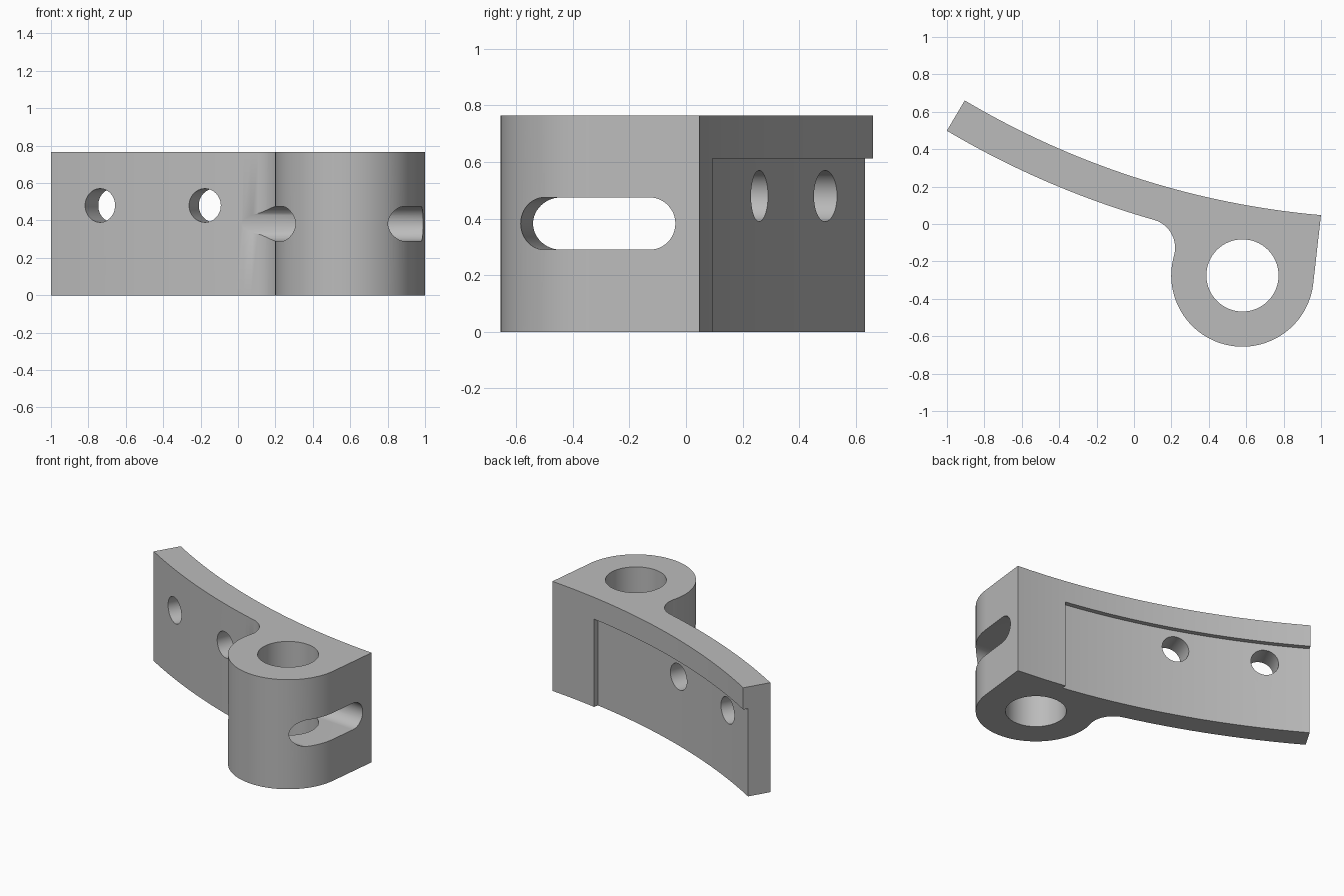
import bpy, bmesh, math
from mathutils import Matrix, Vector

old = bpy.data.objects.get("Cube")
if old:
    bpy.data.objects.remove(old, do_unlink=True)

HEIGHT = 0.765
CENTRE = Vector((1.395, 4.54))      # centre of the big arm curve
R_BACK, R_FRONT = 4.51, 4.698
A_RIGHT, A_LEFT = 5.03, 30.66       # degrees from straight down
BOSS, R_BOSS, R_BORE = Vector((0.58, -0.275)), 0.381, 0.193
R_FILLET = 0.155


def arc(c, r, a0, a1, n):
    """Points on a circle, angles in degrees from +x."""
    angles = [math.radians(a0 + (a1 - a0) * i / n) for i in range(n + 1)]
    return [(c[0] + r * math.cos(a), c[1] + r * math.sin(a)) for a in angles]


def heading(v):
    return math.degrees(math.atan2(v.y, v.x))


def prism(name, points, z0, z1, matrix=None):
    """Extrude an outline from z0 to z1."""
    bm = bmesh.new()
    base = bm.faces.new([bm.verts.new((x, y, z0)) for x, y in points])
    top = bmesh.ops.extrude_face_region(bm, geom=[base])
    verts = [v for v in top["geom"] if isinstance(v, bmesh.types.BMVert)]
    bmesh.ops.translate(bm, verts=verts, vec=(0, 0, z1 - z0))
    bmesh.ops.recalc_face_normals(bm, faces=bm.faces)
    if matrix:
        bm.transform(matrix)
    mesh = bpy.data.meshes.new(name)
    bm.to_mesh(mesh)
    bm.free()
    obj = bpy.data.objects.new(name, mesh)
    bpy.context.collection.objects.link(obj)
    return obj


def circle(r, n=64):
    return arc((0, 0), r, 0, 360, n)[:-1]


def aim(x, y, z, angle):
    """Place local z along a horizontal heading, keeping local x upright."""
    return (Matrix.Translation((x, y, z)) @ Matrix.Rotation(math.radians(angle), 4, 'Z')
            @ Matrix.Rotation(math.pi / 2, 4, 'Y'))


# Fillet centre: touches the boss and the arm's front curve
d1, d2 = R_BOSS + R_FILLET, R_FRONT + R_FILLET
line = CENTRE - BOSS
along = (d1 ** 2 - d2 ** 2 + line.length_squared) / (2 * line.length)
side = math.sqrt(d1 ** 2 - along ** 2)
u = line.normalized()
fillet = BOSS + u * along + Vector((-u.y, u.x)) * side

# Bracket body: curved arm flowing into a round boss
a_join = heading(fillet - BOSS)
outline = arc(CENTRE, R_BACK, -90 - A_LEFT, -90 - A_RIGHT, 40)
outline += arc(BOSS, R_BOSS, -A_RIGHT, a_join - 360, 56)
outline += arc(fillet, R_FILLET, a_join - 180, heading(CENTRE - fillet), 20)[1:]
outline += arc(CENTRE, R_FRONT, heading(fillet - CENTRE), -90 - A_LEFT, 30)[1:]
body = prism("bracket_body", outline, 0, HEIGHT)

# Cutters: boss bore, back recess, cross slot and two arm holes
cutters = [prism("bore_cutter", circle(R_BORE), -0.1, 1, Matrix.Translation((*BOSS, 0)))]

recess = arc(CENTRE, R_BACK + 0.033, -90 - 9.57, -90 - 33, 40)
recess += arc(CENTRE, R_BACK - 0.1, -90 - 33, -90 - 9.57, 40)
cutters.append(prism("recess_cutter", recess, -0.1, 0.613))

half, r_slot = 0.188, 0.0925
slot = arc((0, half), r_slot, 0, 180, 24) + arc((0, -half), r_slot, 180, 360, 24)
cutters.append(prism("slot_cutter", slot, -0.9, 0.7,
                     aim(BOSS.x, BOSS.y - 0.008, HEIGHT / 2, -A_RIGHT)))

for a in (19.55, 27.0):
    x, y = arc(CENTRE, R_FRONT, -90 - a, 0, 1)[0]
    cutters.append(prism("arm_hole_cutter", circle(0.09, 48), -0.3, 0.4,
                         aim(x, y, 0.48, 90 - a)))

bpy.context.view_layer.objects.active = body
for cutter in cutters:
    cutter.hide_render = True
    mod = body.modifiers.new("cut", 'BOOLEAN')
    mod.operation, mod.solver, mod.object = 'DIFFERENCE', 'EXACT', cutter
    bpy.ops.object.modifier_apply(modifier=mod.name)
    bpy.data.objects.remove(cutter, do_unlink=True)

# Plain grey finish
grey = bpy.data.materials.new("plain_grey")
grey.use_nodes = True
colour = (0.5, 0.5, 0.5, 1)
grey.diffuse_color = colour
grey.node_tree.nodes["Principled BSDF"].inputs["Base Color"].default_value = colour
body.data.materials.clear()
body.data.materials.append(grey)

bpy.ops.object.select_all(action='DESELECT')
body.select_set(True)
bpy.ops.object.shade_smooth_by_angle(angle=math.radians(30))
